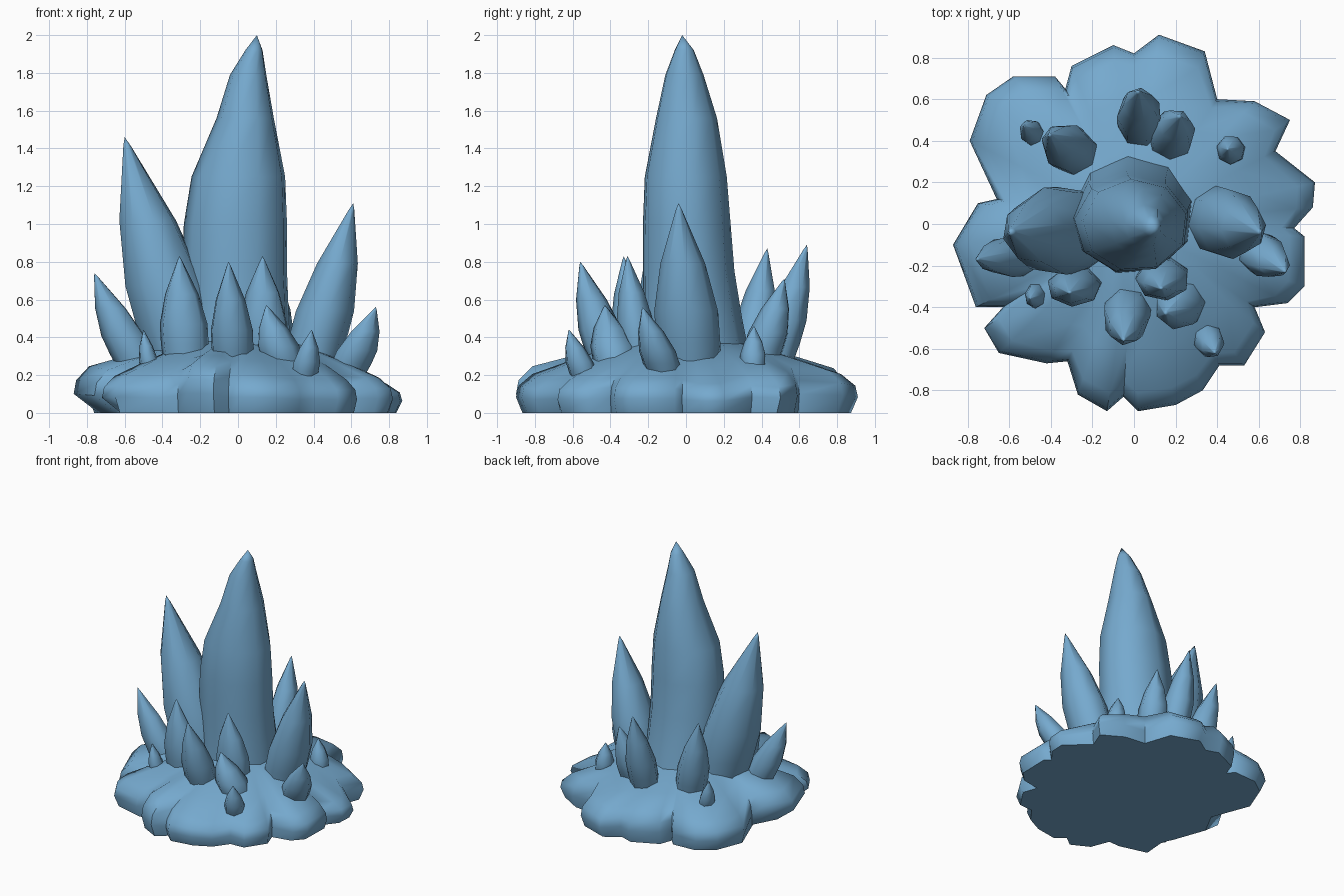
import bpy, math, random
from mathutils import Vector

random.seed(4)
ice = bpy.data.materials.new("ice blue")
ice.diffuse_color = (0.18, 0.40, 0.62, 1)


def loft(name, rings, top, angle):
    """Skin a stack of rings with a flat floor and one closing point."""
    n = len(rings[0])
    verts = [v for r in rings for v in r] + [top]
    faces = [tuple(reversed(range(n)))]
    for k in range(len(rings) - 1):
        for i in range(n):
            j = (i + 1) % n
            faces.append((k * n + i, k * n + j, (k + 1) * n + j, (k + 1) * n + i))
    last = (len(rings) - 1) * n
    faces += [(last + i, last + (i + 1) % n, len(verts) - 1) for i in range(n)]
    me = bpy.data.meshes.new(name)
    me.from_pydata(verts, [], faces)
    me.materials.append(ice)
    me.shade_smooth()
    me.set_sharp_from_angle(angle=math.radians(angle))
    me.polygons[0].use_smooth = False   # crisp floor
    ob = bpy.data.objects.new(name, me)
    bpy.context.collection.objects.link(ob)
    return ob


def ellipse(z, x0, x1, y0, y1, n, turn):
    cx, cy, rx, ry = (x0 + x1) / 2, (y0 + y1) / 2, (x1 - x0) / 2, (y1 - y0) / 2
    return [(cx + 1.03 * rx * math.cos(turn + i * math.tau / n),
             cy + 1.03 * ry * math.sin(turn + i * math.tau / n), z) for i in range(n)]


def crystal(name, base, tip, rx, ry, n=7):
    """Leaning shard, widest a third of the way up."""
    b, t = Vector(base), Vector(tip)
    turn = random.uniform(0, 1)
    rings = []
    for f, s in ((-0.06, 0.9), (0.12, 0.97), (0.32, 0.97), (0.62, 0.68), (0.96, 0.09)):
        c = b.lerp(t, f)
        rings.append(ellipse(c.z, c.x - rx * s, c.x + rx * s,
                             c.y - ry * s, c.y + ry * s, n, turn))
    return loft(name, rings, tip, 75)


# lobed rock base: outline x, y and rim height, clockwise from the back
outline = [
    (.12, .91, .20), (.34, .83, .22), (.40, .60, .24), (.58, .59, .21), (.75, .50, .19),
    (.68, .35, .20), (.87, .20, .15), (.86, .08, .15), (.77, -.02, .17), (.82, -.06, .18),
    (.82, -.30, .18), (.74, -.38, .18), (.58, -.40, .19), (.63, -.52, .17), (.53, -.68, .17),
    (.41, -.68, .18), (.33, -.80, .17), (.20, -.87, .19), (.02, -.90, .20), (-.05, -.83, .19),
    (-.13, -.90, .24), (-.27, -.82, .25), (-.32, -.66, .22), (-.42, -.67, .19), (-.65, -.62, .20),
    (-.72, -.50, .19), (-.63, -.40, .20), (-.76, -.40, .22), (-.87, -.10, .24), (-.75, .10, .24),
    (-.66, .12, .22), (-.79, .40, .20), (-.71, .62, .21), (-.58, .71, .21), (-.38, .71, .22),
    (-.33, .65, .23), (-.30, .76, .24), (-.10, .86, .23), (0, .82, .22)]
outline.reverse()
rings = []
# scale, share of rim height, blend to round, blend to dome height, dome height
for s, hz, rnd, mix, dome in ((.97, 0, .12, 0, 0), (1, .42, 0, 0, 0), (.985, .72, 0, 0, 0),
                              (.91, 1.03, .12, 0, 0), (.70, 1.15, .45, .5, .325),
                              (.42, 1, .9, 1, .36)):
    ring = []
    for x, y, h in outline:
        r = math.hypot(x, y)
        k = s * ((1 - rnd) + rnd * .84 / r)
        if hz == 0 and x < -.7 and y < .2:
            k *= .88                    # undercut on the left lobe
        ring.append((x * k, y * k, h * hz * (1 - mix) + dome * mix))
    rings.append(ring)
loft("rock_base", rings, (-.06, 0, .41), 60)

# tall central crystal: z, then x and y extents
sections = [(.30, -.29, .28, -.24, .33), (.50, -.29, .27, -.23, .29), (.75, -.29, .26, -.23, .25),
            (1.0, -.28, .26, -.23, .23), (1.25, -.24, .25, -.22, .21), (1.56, -.11, .19, -.16, .16),
            (1.79, -.04, .15, -.11, .09), (1.92, .04, .13, -.06, .04)]
loft("central_crystal", [ellipse(*s, 9, .25) for s in sections], (.10, -.02, 2.0), 60)

# two large side crystals
crystal("left_crystal", (-.28, -.03, .30), (-.60, -.04, 1.46), .22, .215, 8)
crystal("right_crystal", (.39, .02, .27), (.61, -.04, 1.11), .155, .17, 8)

# small shards: base, tip, radii
shards = [
    ((-.53, -.15, .25), (-.76, -.17, .74), .12, .10),
    ((-.28, -.29, .30), (-.31, -.33, .83), .13, .095),
    ((-.03, -.40, .27), (-.05, -.56, .80), .115, .12),
    ((.14, -.25, .32), (.13, -.31, .83), .13, .10),
    ((.24, -.37, .25), (.15, -.43, .57), .115, .12),
    ((.35, -.54, .19), (.39, -.62, .44), .072, .075),
    ((.58, -.12, .22), (.73, -.23, .56), .11, .10),
    ((-.465, -.34, .22), (-.50, -.36, .44), .05, .06),
    ((.03, .47, .30), (.02, .64, .89), .11, .115),
    ((-.28, .34, .28), (-.41, .43, .87), .12, .115),
    ((.17, .40, .29), (.22, .52, .71), .11, .11),
    ((-.48, .43, .24), (-.53, .47, .46), .055, .06),
    ((.47, .355, .24), (.45, .36, .46), .068, .07)]
for i, s in enumerate(shards):
    crystal(f"small_crystal_{i + 1}", *s)
